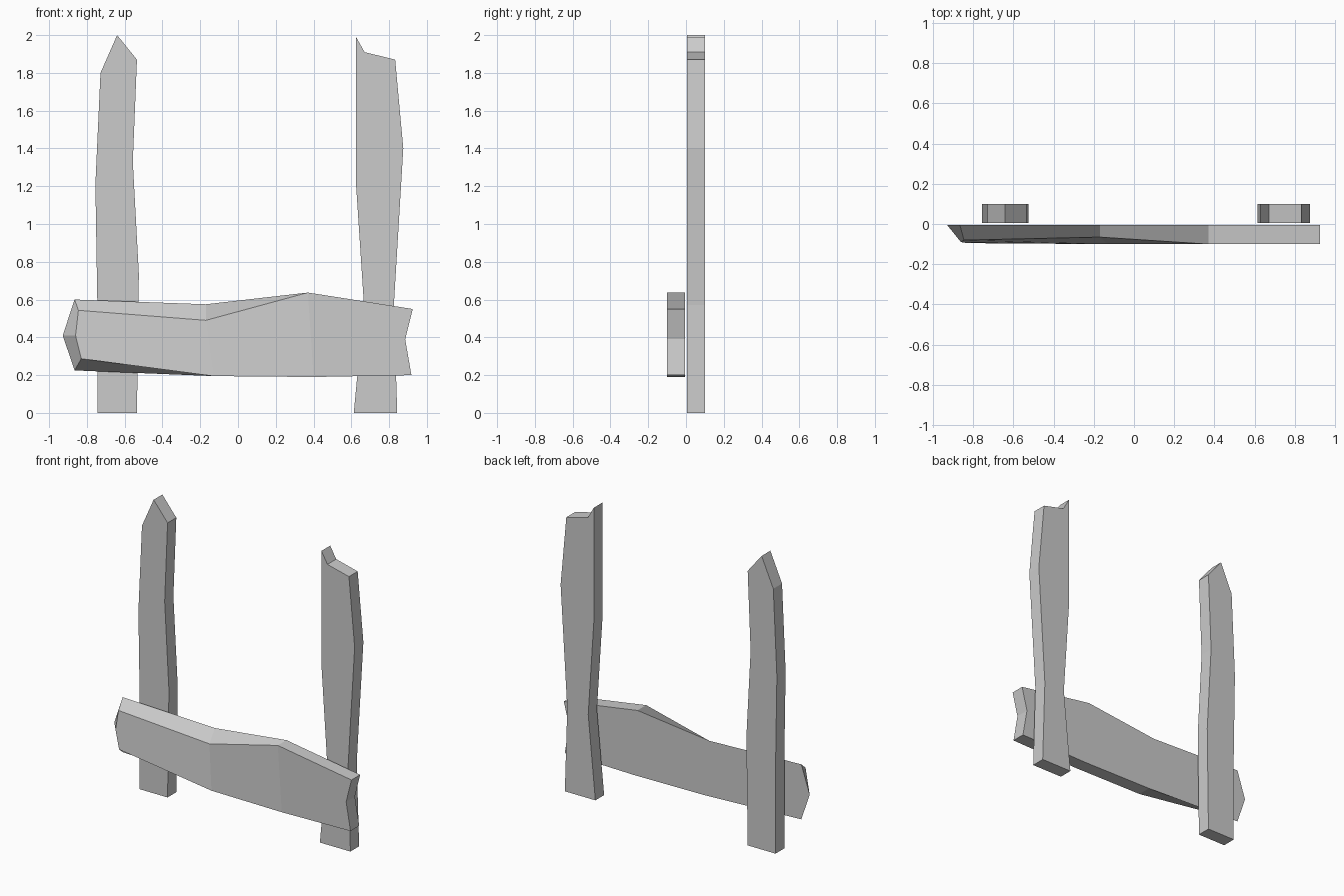
import bpy, bmesh

if "Cube" in bpy.data.objects:
    bpy.data.objects.remove(bpy.data.objects["Cube"])


def make_object(name, bm):
    bmesh.ops.recalc_face_normals(bm, faces=bm.faces)
    mesh = bpy.data.meshes.new(name)
    bm.to_mesh(mesh)
    bm.free()
    obj = bpy.data.objects.new(name, mesh)
    bpy.context.collection.objects.link(obj)
    return obj


def plank(name, front, back, cuts=()):
    """Join two matching outlines; cuts are index pairs that split both faces."""
    bm = bmesh.new()
    rings = [[bm.verts.new(p) for p in ring] for ring in (front, back)]
    n = len(front)
    for i in range(n):
        j = (i + 1) % n
        bm.faces.new((rings[0][i], rings[0][j], rings[1][j], rings[1][i]))
    for ring in rings:
        bm.faces.new(ring)
        for a, b in cuts:
            bmesh.ops.connect_verts(bm, verts=[ring[a], ring[b]])
    return make_object(name, bm)


def at_depth(outline, y):
    return [(x, y, z) for x, z in outline]


# Upright posts with broken tops
posts = {
    "left_post": [(-0.745, 0), (-0.535, 0), (-0.525, 0.735), (-0.557, 1.33),
                  (-0.535, 1.87), (-0.64, 2.0), (-0.728, 1.80),
                  (-0.755, 1.21), (-0.745, 0.6)],
    "right_post": [(0.613, 0), (0.843, 0), (0.825, 0.57), (0.875, 1.40),
                   (0.832, 1.87), (0.67, 1.91), (0.625, 1.99),
                   (0.625, 1.21), (0.667, 0.57)],
}
for name, outline in posts.items():
    plank(name, at_depth(outline, 0.006), at_depth(outline, 0.1))

# Cross board, its front hewn away at the left end and along the top
board = [(-0.865, 0.225), (-0.13, 0.195), (0.40, 0.19), (0.918, 0.20),
         (0.885, 0.39), (0.925, 0.55), (0.37, 0.637), (-0.17, 0.575),
         (-0.865, 0.60), (-0.928, 0.41)]
back = at_depth(board, -0.006)
front = at_depth(board, -0.1)
front[0] = (-0.83, -0.095, 0.287)
front[7] = (-0.17, -0.065, 0.49)
front[8] = (-0.845, -0.08, 0.543)
front[9] = (-0.86, -0.09, 0.41)
plank("cross_board", front, back, cuts=[(1, 7), (2, 6)])
